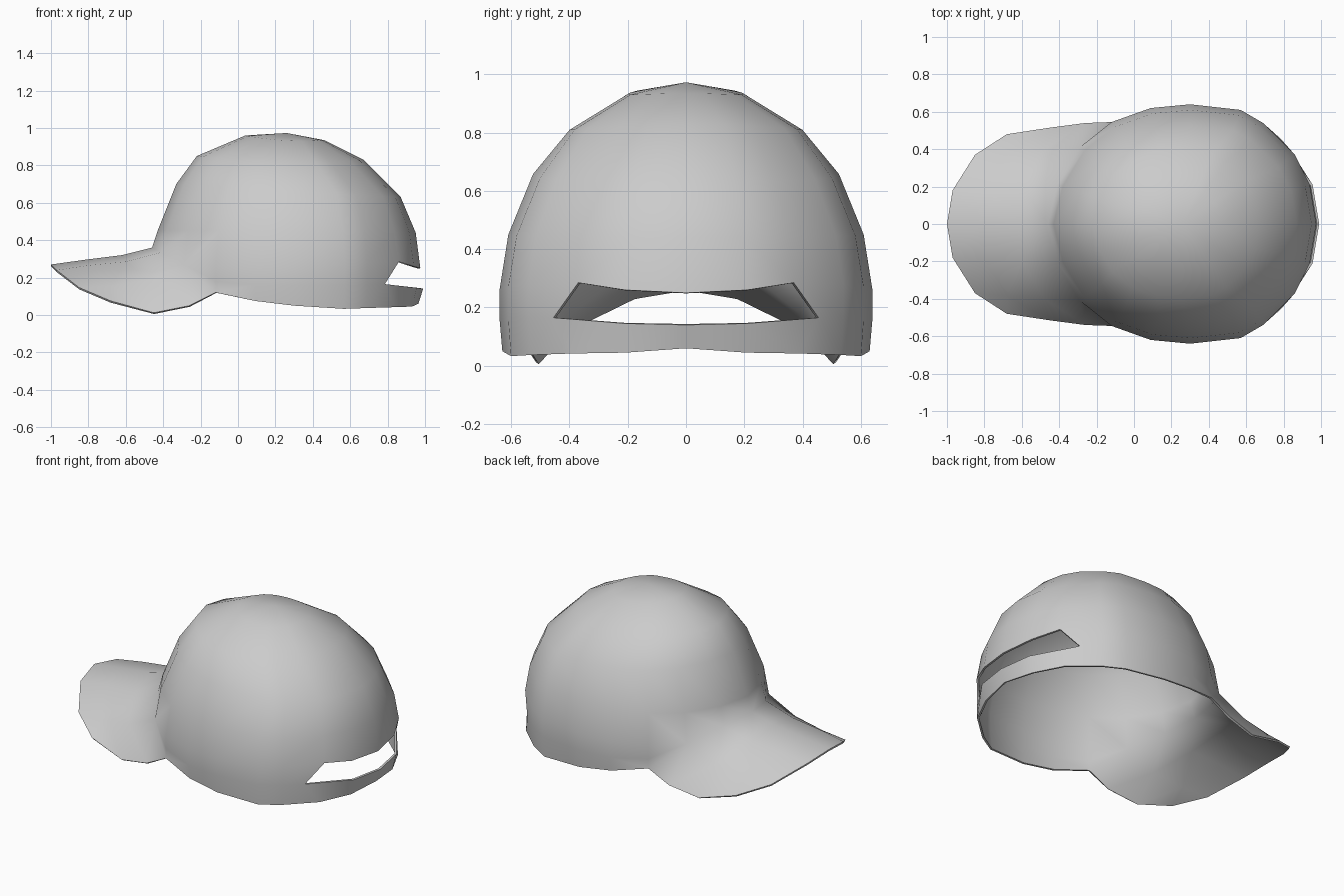
import bpy, bmesh

if "Cube" in bpy.data.objects:
    bpy.data.objects.remove(bpy.data.objects["Cube"])

bm = bmesh.new()


def grid(rows, skip=()):
    """Skin a list of point rows, leaving out the (row, column) cells in skip."""
    vs = [[bm.verts.new(p) for p in row] for row in rows]
    for i in range(len(vs) - 1):
        for j in range(len(vs[i]) - 1):
            if (i, j) not in skip:
                bm.faces.new((vs[i][j], vs[i][j + 1], vs[i + 1][j + 1], vs[i + 1][j]))


# Half outline of the crown, front to back: x, y, upper z, strap-top z, rim z
base = [
    (-.46, 0, .36, .36, .36), (-.41, .21, .335, .335, .335), (-.29, .41, .27, .27, .27),
    (-.12, .545, .26, .18, .12), (.09, .62, .26, .16, .075), (.30, .64, .26, .16, .05),
    (.57, .61, .27, .16, .033), (.69, .54, .28, .165, .037), (.86, .37, .285, .165, .042),
    (.94, .21, .26, .145, .045), (.975, 0, .25, .14, .06)]
cx, rx, ry = .2575, .7175, .64

# Band rows: rim, strap top, upper edge of the rear opening
rim = [(cx + (x - cx) * (.985 if j > 3 else 1), y * (.985 if j > 3 else 1), c)
       for j, (x, y, a, b, c) in enumerate(base)]
strap = [(x + (.015 if j > 8 else 0), y, b) for j, (x, y, a, b, c) in enumerate(base)]
strap[8] = (.785, .455, .165)
rim[8] = (.84, .39, .042)
rows = [rim, strap, [(x, y, a) for x, y, a, b, c in base]]

# Dome rows: front x, front z, back x, back z, half width, side z
for fx, fz, bx, bz, w, mz in [
        (-.43, .45, .95, .44, .61, .45), (-.33, .70, .87, .63, .525, .66),
        (-.22, .85, .67, .83, .40, .81), (.04, .96, .46, .935, .20, .933)]:
    row = []
    for x, y, *_ in base:
        u = (x - cx) / rx
        z = mz + u * (bz - fz) / 2 + u * u * ((fz + bz) / 2 - mz)
        row.append(((fx + bx) / 2 + u * (bx - fx) / 2, y / ry * w, z))
    rows.append(row)
rows.append([(.26, 0, .973)] * len(base))
grid(rows, skip={(1, 8), (1, 9)})

# Curved brim: strips from the crown joint outward
grid([
    [(-.46, 0, .36), (-.62, 0, .32), (-.82, 0, .295), (-1, 0, .27)],
    [(-.41, .21, .335), (-.60, .20, .285), (-.80, .19, .265), (-.97, .18, .24)],
    [(-.29, .41, .27), (-.48, .40, .185), (-.68, .385, .155), (-.85, .37, .147)],
    [(-.12, .545, .12), (-.26, .54, .05), (-.45, .515, .012), (-.68, .48, .075)]])

# Weld crown and brim, then face everything outward
bmesh.ops.remove_doubles(bm, verts=bm.verts, dist=.0005)
bmesh.ops.recalc_face_normals(bm, faces=bm.faces)
bm.normal_update()
top = max(bm.faces, key=lambda f: f.calc_center_median().z)
if top.normal.z < 0:
    bmesh.ops.reverse_faces(bm, faces=bm.faces)

me = bpy.data.meshes.new("cap_shell")
bm.to_mesh(me)
bm.free()
cap = bpy.data.objects.new("cap_shell", me)
bpy.context.collection.objects.link(cap)
bpy.context.view_layer.objects.active = cap
cap.select_set(True)

# Mirror the half and give the cloth thickness
mir = cap.modifiers.new("mirror", 'MIRROR')
mir.use_axis = (False, True, False)
mir.use_clip = True
sol = cap.modifiers.new("thickness", 'SOLIDIFY')
sol.thickness = .012
sol.offset = -1
for m in ("mirror", "thickness"):
    bpy.ops.object.modifier_apply(modifier=m)
bpy.ops.object.shade_smooth_by_angle(angle=1.1)
